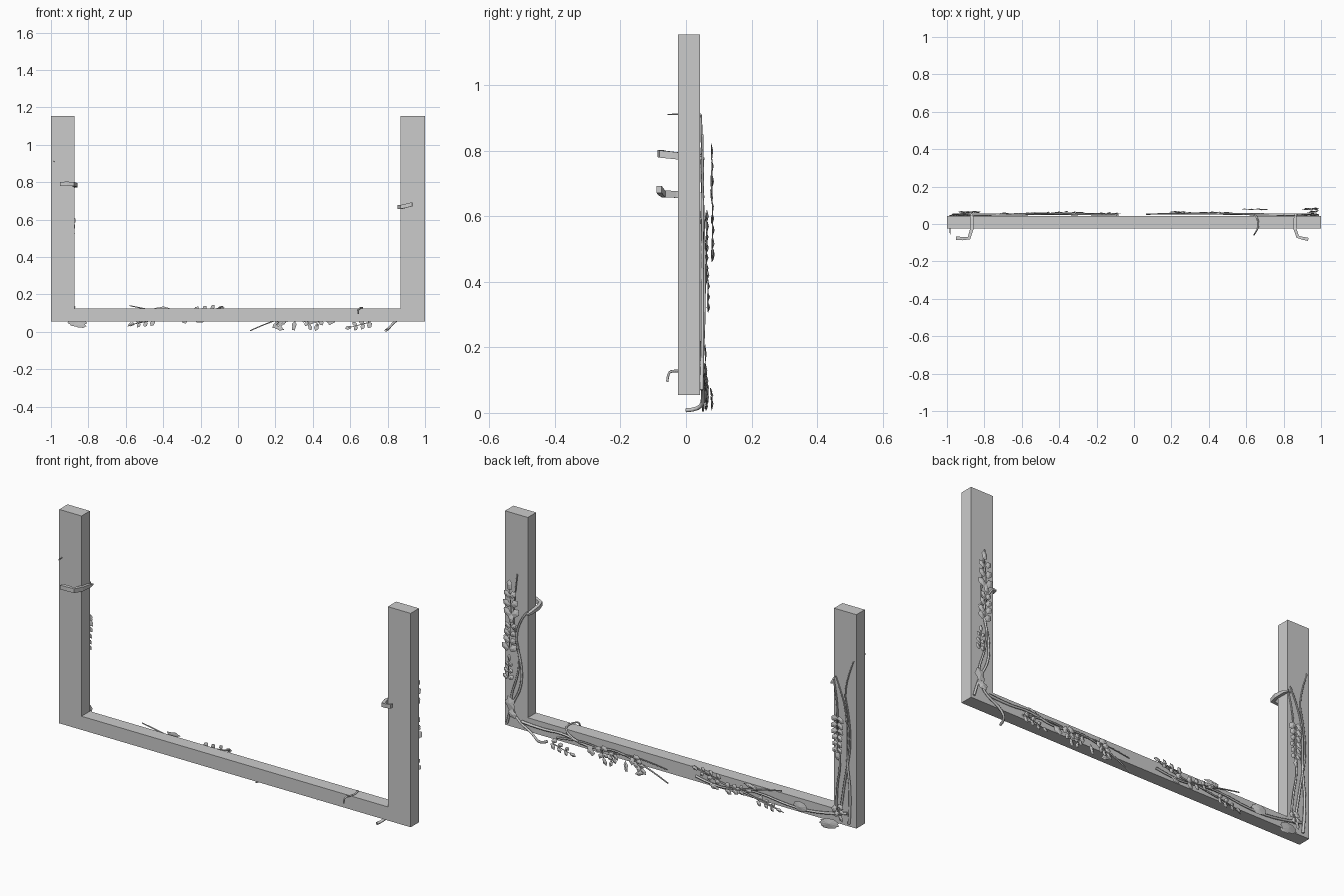
import bpy, bmesh, math, random
from mathutils import Vector

if "Cube" in bpy.data.objects:
    bpy.data.objects.remove(bpy.data.objects["Cube"])
random.seed(4)


def add_mesh(name, bm):
    bmesh.ops.recalc_face_normals(bm, faces=bm.faces)
    me = bpy.data.meshes.new(name)
    bm.to_mesh(me)
    bm.free()
    ob = bpy.data.objects.new(name, me)
    bpy.context.collection.objects.link(ob)
    return ob


def prism_y(name, outline, y0, y1):
    bm = bmesh.new()
    face = bm.faces.new([bm.verts.new((x, y0, z)) for x, z in outline])
    ext = bmesh.ops.extrude_face_region(bm, geom=[face])
    bmesh.ops.translate(bm, vec=(0, y1 - y0, 0),
                        verts=[v for v in ext["geom"] if isinstance(v, bmesh.types.BMVert)])
    return add_mesh(name, bm)


def stem(name, pts, r=0.006, tip=0.45):
    """Tapered vine following a few points."""
    cu = bpy.data.curves.new(name, "CURVE")
    cu.dimensions = "3D"
    cu.bevel_depth = r
    cu.bevel_resolution = 1
    cu.use_fill_caps = True
    cu.resolution_u = 4
    sp = cu.splines.new("NURBS")
    sp.points.add(len(pts) - 1)
    for i, p in enumerate(pts):
        sp.points[i].co = (*p, 1)
        sp.points[i].radius = 1 + (tip - 1) * i / (len(pts) - 1)
    sp.use_endpoint_u = True
    sp.order_u = 3
    ob = bpy.data.objects.new(name, cu)
    bpy.context.collection.objects.link(ob)
    return ob


def add_leaf(bm, x, y, z, length, width, angle, lobes=5, depth=0.14):
    """Thin domed leaf with a lobed edge, facing back; angle in the xz plane."""
    n = 20
    ca, sa = math.cos(angle), math.sin(angle)
    tilt = random.uniform(-0.12, 0.12)

    def put(u, v, h):
        return bm.verts.new((x + u * ca - v * sa, y + h + tilt * u, z + u * sa + v * ca))
    rim = []
    for i in range(n):
        a = 2 * math.pi * i / n
        k = 1 - depth + depth * math.cos(lobes * a)
        rim.append(put(length / 2 * k * math.cos(a), width / 2 * k * math.sin(a), 0))
    top, bottom = put(0, 0, 0.005), put(0, 0, -0.001)
    for i in range(n):
        a, b = rim[i], rim[(i + 1) % n]
        bm.faces.new((a, b, top))
        bm.faces.new((b, a, bottom))


def leaf(name, x, y, z, length, width, angle, lobes=5, depth=0.14):
    bm = bmesh.new()
    add_leaf(bm, x, y, z, length, width, math.radians(angle), lobes, depth)
    return add_mesh(name, bm)


def frond(name, a, b, y, pairs, size):
    """Paired rounded leaflets along a spine from a to b, with an end leaflet."""
    bm = bmesh.new()
    a, b = Vector(a), Vector(b)
    d = (b - a).normalized()
    side = Vector((-d.y, d.x))
    base = math.atan2(d.y, d.x)
    for i in range(pairs):
        p = a.lerp(b, i / pairs)
        s = size * (1 - 0.3 * i / pairs)
        for sg in (1, -1):
            q = p + side * sg * s * 0.42
            add_leaf(bm, q.x, y + random.uniform(-.003, .003), q.y, s, s * 0.72, base + sg * 0.8, 5, 0.1)
    add_leaf(bm, b.x, y, b.y, size, size * 0.6, base, 5, 0.1)
    ob = add_mesh(name, bm)
    stem(name + "_spine", [(a.x, y, a.y), ((a.x + b.x) / 2, y + .002, (a.y + b.y) / 2), (b.x, y, b.y)], 0.003)
    return ob


def hook(name, pts, height, thick):
    """Flat curled band: path in plan, with z per point."""
    bm = bmesh.new()
    rings = []
    for i, p in enumerate(pts):
        t = Vector(pts[min(i + 1, len(pts) - 1)]) - Vector(pts[max(i - 1, 0)])
        n = Vector((-t.y, t.x, 0)).normalized() * thick / 2
        h = Vector((0, 0, height / 2 * (0.35 + 0.65 * min(1, i / 2))))
        p = Vector(p)
        rings.append([bm.verts.new(p + o) for o in (n + h, n - h, -n - h, -n + h)])
    for r, s in zip(rings, rings[1:]):
        for j in range(4):
            bm.faces.new((r[j], r[(j + 1) % 4], s[(j + 1) % 4], s[j]))
    bm.faces.new(rings[0])
    bm.faces.new(rings[-1])
    return add_mesh(name, bm)


# U-shaped frame
prism_y("frame", [(-1, .055), (1, .055), (1, 1.155), (.87, 1.155), (.87, .125),
                  (-.873, .125), (-.873, 1.155), (-1, 1.155)], -.025, .043)

# Vines on the right post
stem("right_post_vine", [(.79, .0, .008), (.80, .05, .01), (.84, .052, .06), (.93, .05, .10), (.97, .05, .2),
                         (.92, .05, .33), (.91, .05, .45), (.95, .05, .58), (.94, .052, .72), (.925, .05, .85)], .007)
stem("right_post_vine_b", [(.985, .047, .07), (.96, .05, .17), (.90, .05, .27), (.90, .05, .40),
                           (.94, .05, .52), (.90, .047, .64), (.868, .045, .67)], .006, .8)
frond("right_post_frond_top", (.94, .66), (.95, .80), .078, 3, .055)
frond("right_post_frond_mid", (.95, .48), (.94, .63), .08, 4, .05)
frond("right_post_frond_low", (.965, .32), (.96, .42), .066, 3, .035)
leaf("right_post_leaf", .96, .058, .18, .08, .06, 70)
leaf("right_post_leaf_b", .945, .06, .13, .06, .045, 20)

# Vines on the right half of the rail
stem("right_rail_vine", [(.90, .05, .10), (.78, .05, .09), (.66, .052, .105), (.52, .054, .07), (.38, .056, .10),
                         (.26, .056, .08), (.15, .055, .045), (.065, .052, .006)], .007)
stem("right_rail_vine_b", [(.70, .05, .07), (.55, .056, .10), (.40, .058, .075), (.24, .055, .10), (.07, .053, .075)], .005)
stem("rail_tendril", [(.56, .055, .08), (.63, .052, .10), (.655, .045, .128), (.668, 0, .128), (.66, -.03, .128),
                      (.642, -.056, .126), (.642, -.057, .095)], .005, .8)
frond("right_rail_frond_outer", (.70, .05), (.59, .022), .078, 3, .036)
frond("right_rail_frond_a", (.44, .085), (.42, .025), .06, 2, .042)
frond("right_rail_frond_b", (.37, .07), (.385, .025), .06, 2, .035)
frond("right_rail_frond_c", (.25, .085), (.20, .035), .062, 3, .042)
leaf("right_rail_leaf", .30, .06, .032, .06, .025, 80)
leaf("right_rail_leaf_b", .22, .062, .02, .06, .025, -20)
leaf("right_rail_leaf_c", .50, .06, .06, .06, .04, 40)

# Vines on the left half of the rail
stem("left_rail_vine", [(-.95, .047, .12), (-.80, .05, .08), (-.62, .052, .075), (-.45, .053, .10), (-.30, .052, .08),
                        (-.18, .05, .10), (-.08, .048, .135)], .007)
stem("left_rail_vine_b", [(-.09, .05, .085), (-.22, .054, .06), (-.36, .055, .09), (-.48, .054, .12), (-.58, .05, .14)], .006)
stem("left_rail_vine_c", [(-.30, .05, .09), (-.42, .055, .065), (-.52, .055, .055), (-.59, .05, .03)], .005)
frond("left_rail_frond_inner", (-.22, .105), (-.09, .128), .056, 3, .036)
frond("left_rail_frond_mid", (-.28, .075), (-.40, .095), .062, 3, .038)
frond("left_rail_frond_low", (-.46, .06), (-.57, .04), .058, 3, .034)
leaf("left_rail_leaf", -.41, .06, .122, .09, .026, 5)
leaf("left_rail_leaf_b", -.69, .056, .09, .085, .055, 0, 9, .06)
leaf("left_rail_leaf_c", -.20, .055, .062, .06, .03, 10)

# Vines on the left post
stem("left_post_vine", [(-.96, .046, .07), (-.975, .05, .22), (-.95, .052, .40), (-.955, .052, .58),
                        (-.935, .05, .70), (-.885, .047, .81)], .007)
stem("left_post_vine_b", [(-.91, .048, .10), (-.94, .05, .30), (-.975, .05, .48), (-.96, .05, .64),
                          (-.93, .05, .76), (-.985, .046, .91)], .006)
stem("left_post_vine_c", [(-.89, .048, .13), (-.895, .054, .25), (-.92, .056, .36), (-.90, .056, .50),
                          (-.90, .05, .68), (-.872, .046, .79)], .005, .8)
frond("left_post_frond", (-.905, .60), (-.905, .41), .062, 6, .045)
frond("left_post_frond_low", (-.90, .14), (-.92, .09), .056, 2, .04)
leaf("corner_leaf", -.86, .064, .052, .11, .055, -5, 9, .08)
leaf("corner_leaf_b", -.845, .06, .036, .07, .03, -10, 7, .08)
stem("left_post_tip", [(-.985, .046, .91), (-.984, 0, .912), (-.983, -.056, .911)], .004)

# Curled bands wrapping the posts to the front
hook("left_hook", [(-.872, .055, .775), (-.866, .03, .78), (-.868, -.03, .785),
                   (-.882, -.075, .79), (-.915, -.078, .792), (-.952, -.076, .79)], .022, .018)
hook("right_hook", [(.868, .055, .66), (.862, .03, .663), (.862, -.03, .667),
                    (.875, -.068, .668), (.90, -.076, .674), (.932, -.082, .682)], .021, .016)
